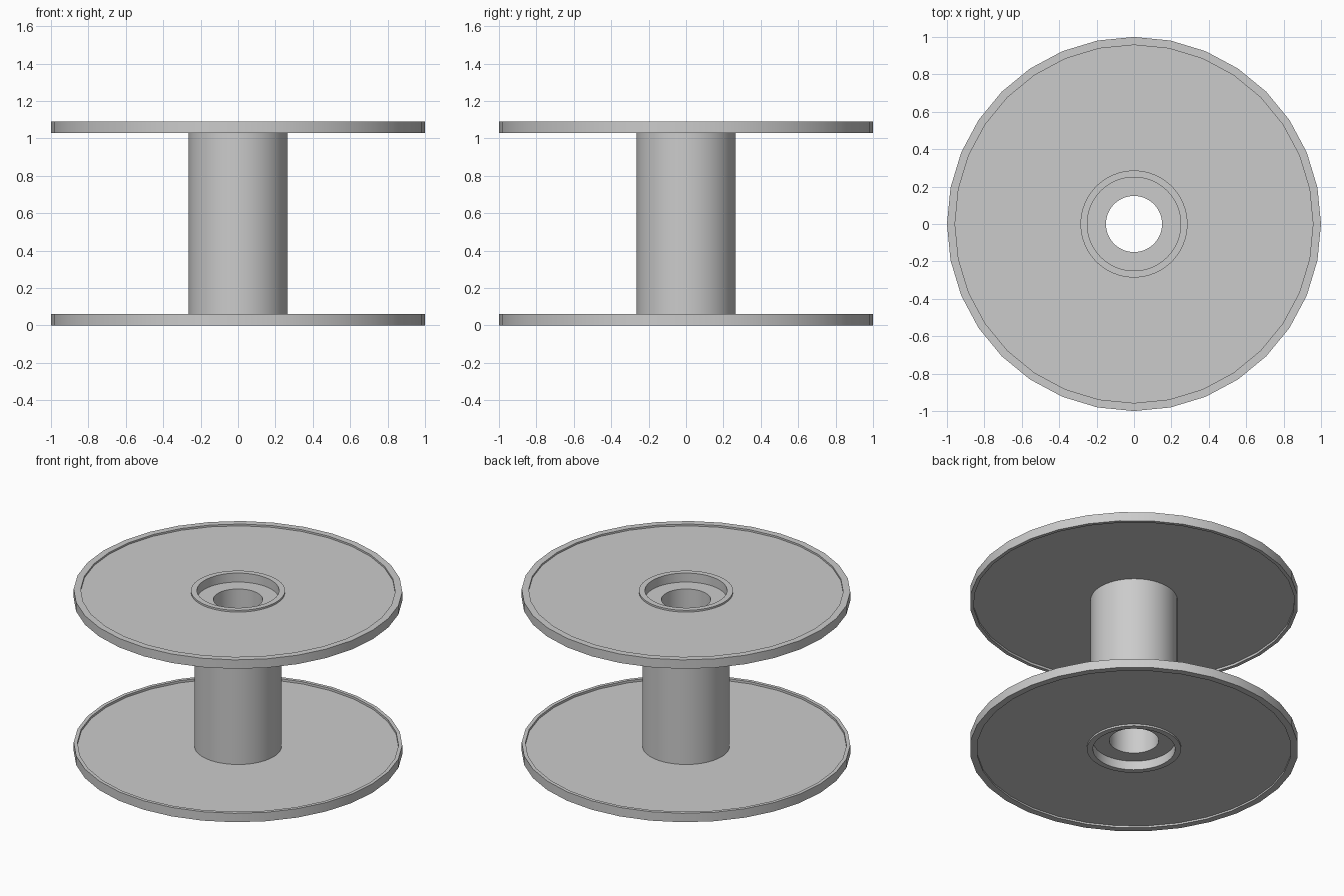
import bpy
import bmesh
from math import pi, cos, sin

if "Cube" in bpy.data.objects:
    bpy.data.objects.remove(bpy.data.objects["Cube"])

SEGS = 64       # round barrel and hub
HEIGHT = 1.09
THICK = 0.06    # flange thickness
WEB = 0.045     # height of the recessed inner face of the flange


def lathe(name, profile):
    """Spin a closed profile of (radius, z) about z; rings beyond 0.9 become 32-sided."""
    bm = bmesh.new()
    rings = []
    for r, z in profile:
        ring = []
        for i in range(SEGS):
            a = 2 * pi * i / SEGS
            q = r * cos(pi / 32) if r > 0.9 and i % 2 else r
            ring.append(bm.verts.new((q * cos(a), q * sin(a), z)))
        rings.append(ring)
    for k, ring in enumerate(rings):
        nxt = rings[(k + 1) % len(rings)]
        for i in range(SEGS):
            j = (i + 1) % SEGS
            bm.faces.new((ring[i], ring[j], nxt[j], nxt[i]))
    bmesh.ops.recalc_face_normals(bm, faces=bm.faces)
    mesh = bpy.data.meshes.new(name)
    bm.to_mesh(mesh)
    bm.free()
    obj = bpy.data.objects.new(name, mesh)
    bpy.context.collection.objects.link(obj)
    bpy.ops.object.select_all(action='DESELECT')
    obj.select_set(True)
    bpy.context.view_layer.objects.active = obj
    bpy.ops.object.shade_smooth_by_angle(angle=pi / 6)
    return obj


# Flange: hub ring, recessed web and raised rim on both faces
flange = [(0.25, 0), (0.286, 0), (0.286, 0.012), (0.957, 0.012), (0.957, 0),
          (1, 0), (1, THICK), (0.977, THICK), (0.977, WEB), (0.25, WEB)]
lathe("lower_flange", flange)
lathe("upper_flange", [(r, HEIGHT - z) for r, z in flange])

# Barrel: hollow tube whose ends form the floors of the hub recesses
end = [(0.15, THICK), (0.25, THICK), (0.25, WEB), (0.265, WEB)]
lathe("barrel", end + [(r, HEIGHT - z) for r, z in reversed(end)])
